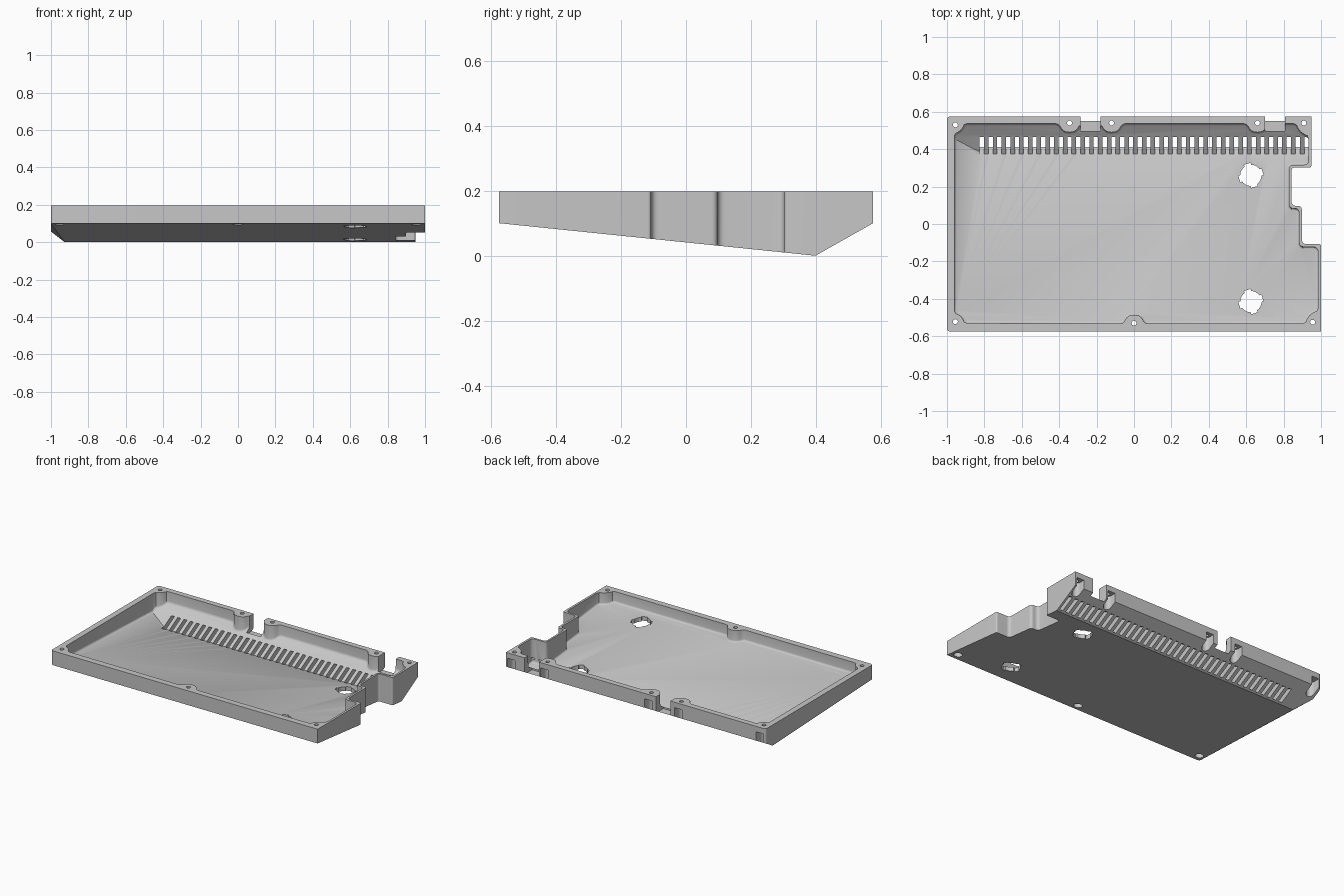
import bpy, bmesh, math
from mathutils import Vector, Matrix

if "Cube" in bpy.data.objects:
    bpy.data.objects.remove(bpy.data.objects["Cube"], do_unlink=True)

grey = bpy.data.materials.new("light_grey_plastic")
grey.use_nodes = True
GREY = (0.57, 0.57, 0.57, 1)
grey.diffuse_color = GREY
grey.node_tree.nodes["Principled BSDF"].inputs["Base Color"].default_value = GREY


def rounded(points):
    """Replace each (x, y, radius) corner by a short arc."""
    out = []
    for i, (x, y, r) in enumerate(points):
        p = Vector((x, y))
        if r == 0:
            out.append(p)
            continue
        a = p + (Vector(points[i - 1][:2]) - p).normalized() * r
        b = p + (Vector(points[(i + 1) % len(points)][:2]) - p).normalized() * r
        for k in range(6):
            t = k / 5
            out.append(a * (1 - t) ** 2 + p * 2 * t * (1 - t) + b * t * t)
    return out


def prism(bm, points, shift):
    """Extrude a closed outline of 3D points."""
    face = bm.faces.new([bm.verts.new(p) for p in points])
    new = bmesh.ops.extrude_face_region(bm, geom=[face])["geom"]
    bmesh.ops.translate(bm, vec=shift, verts=[v for v in new if isinstance(v, bmesh.types.BMVert)])


def box(bm, lo, hi, turn=0):
    lo, hi = Vector(lo), Vector(hi)
    m = (Matrix.Translation((lo + hi) / 2) @ Matrix.Rotation(turn, 4, "Z")
         @ Matrix.Diagonal((*(hi - lo), 1)))
    bmesh.ops.create_cube(bm, size=1, matrix=m)


def cylinder(bm, x, y, r, z0, z1):
    bmesh.ops.create_cone(bm, cap_ends=True, segments=24, radius1=r, radius2=r, depth=z1 - z0,
                          matrix=Matrix.Translation((x, y, (z0 + z1) / 2)))


def keep_above(bm, point, normal):
    """Slice off everything under a plane and close the cut."""
    cut = bmesh.ops.bisect_plane(bm, geom=bm.verts[:] + bm.edges[:] + bm.faces[:], dist=1e-6,
                                 plane_co=point, plane_no=normal, clear_inner=True)["geom_cut"]
    edges = [e for e in cut if isinstance(e, bmesh.types.BMEdge)]
    bmesh.ops.contextual_create(bm, geom=edges)


def fillet_floor(bm, size):
    """Round the edges where upright walls meet the sloping floor."""
    bmesh.ops.recalc_face_normals(bm, faces=bm.faces[:])
    bm.normal_update()
    edges = []
    for e in bm.edges:
        low, high = sorted(f.normal.z for f in e.link_faces)
        if low < -.3 and abs(high) < .01:
            edges.append(e)
    bmesh.ops.bevel(bm, geom=edges, offset=size, segments=3, profile=.5,
                    affect="EDGES", clamp_overlap=False)


def finish(bm, name):
    bmesh.ops.recalc_face_normals(bm, faces=bm.faces[:])
    mesh = bpy.data.meshes.new(name)
    bm.to_mesh(mesh)
    bm.free()
    mesh.materials.append(grey)
    obj = bpy.data.objects.new(name, mesh)
    bpy.context.collection.objects.link(obj)
    return obj


def carve(target, bm, name):
    cutter = finish(bm, name)
    cutter.hide_render = True
    bpy.context.view_layer.objects.active = target
    mod = target.modifiers.new(name, "BOOLEAN")
    mod.operation, mod.solver, mod.object = "DIFFERENCE", "EXACT", cutter
    bpy.ops.object.modifier_apply(modifier=name)
    bpy.data.objects.remove(cutter, do_unlink=True)


# Outer body: stepped footprint with a sloping underside
bm = bmesh.new()
outline = rounded([(-1, -.575, .02), (1, -.575, 0), (1, -.107, .012), (.897, -.107, .025),
                   (.897, .097, .02), (.842, .097, .025), (.842, .302, .02), (.948, .302, .012),
                   (.948, .575, 0), (-1, .575, .02)])
prism(bm, [(p.x, p.y, -.05) for p in outline], (0, 0, .247))
keep_above(bm, (0, .398, 0), (0, .1, .973))
keep_above(bm, (0, .398, 0), (0, -.1, .177))
keep_above(bm, (-1, .498, .057), (.83, .04, 1))
tray = finish(bm, "case_tray")

# Inner cavity, whose outline bends around the screw bosses
FLANK = [(-.075, 0), (-.06, .005), (-.05, .015), (-.042, .03), (-.025, .043), (0, .047)]
WALL = FLANK + [(-a, b) for a, b in FLANK[-2::-1]]
HALF = [(.066, 0), (.052, .006), (.046, .02), (.035, .035)]
CORNER = HALF + [(b, a) for a, b in HALF[-2::-1]]


def boss(x, y, along, inward, shape, size=1):
    c, t, n = Vector((x, y)), Vector(along), Vector(inward)
    return [c + (t * a + n * b) * size for a, b in shape]


L, R, U, D = (-1, 0), (1, 0), (0, 1), (0, -1)
inner = boss(-.96, -.53, U, R, CORNER)
inner += boss(0, -.533, R, U, WALL)
inner += boss(.985, -.533, L, U, CORNER, 1.3)
step = [(.985, -.4, 0), (.985, -.122, .03), (.883, -.122, .025), (.883, .083, .025),
        (.829, .083, .025), (.829, .316, .025), (.934, .316, .03), (.934, .42, 0)]
inner += rounded(step)[1:-1]
inner += boss(.934, .537, D, L, CORNER, 1.25)
for x in (.66, -.12, -.345):
    inner += boss(x, .537, L, D, WALL)
inner += boss(-.96, .537, R, D, CORNER)
bm = bmesh.new()
prism(bm, [(p.x, p.y, -.05) for p in inner], (0, 0, .35))
keep_above(bm, (0, .375, .03), (0, .1, .973))
keep_above(bm, (0, .375, .03), (0, -.565, 1))
keep_above(bm, (-.805, .375, .03), (.313, .044, 1))
fillet_floor(bm, .012)
carve(tray, bm, "cavity")

# Cable notches in the rear wall
bm = bmesh.new()
for x0, x1 in ((-.285, -.178), (.7, .807)):
    box(bm, (x0, .497, .087), (x1, .65, .3))
carve(tray, bm, "rear_notches")

# Row of slanted vent slots
bm = bmesh.new()
for i in range(38):
    x = -.825 + i * .0469
    prism(bm, [(x, .31, .063), (x, .405, .114), (x, .565, .026), (x, .47, -.025)], (.023, 0, 0))
carve(tray, bm, "vent_slots")

# Keyed openings for the feet
for y in (.26, -.415):
    bm = bmesh.new()
    cylinder(bm, .625, y, .057, -.1, .18)
    carve(tray, bm, "foot_opening")
    for turn in (.3, .3 + math.pi / 2):
        bm = bmesh.new()
        box(bm, (.56, y - .018, -.1), (.69, y + .018, .175), turn)
        carve(tray, bm, "foot_key")

# Screw holes with counterbores; the rear ones open through the back wall
rear = [(x, .54) for x in (-.345, -.12, .66, .908)] + [(-.955, .53)]
front = [(-.955, -.522), (0, -.53), (.955, -.525)]
for x, y in rear + front:
    bm = bmesh.new()
    if y > 0:
        arc = [(x + .028 * math.cos(a), y + .028 * math.sin(a), -.1)
               for a in [math.pi * (1 + k / 12) for k in range(13)]]
        prism(bm, arc + [(x + .028, .65, -.1), (x - .028, .65, -.1)], (0, 0, .26))
    else:
        cylinder(bm, x, y, .027, -.1, .135)
    carve(tray, bm, "counterbore")
    bm = bmesh.new()
    cylinder(bm, x, y, .013, .05, .3)
    carve(tray, bm, "screw_hole")

# Smooth the rounded corners, keep the rest crisp
bpy.ops.object.select_all(action="DESELECT")
tray.select_set(True)
bpy.context.view_layer.objects.active = tray
bpy.ops.object.shade_smooth_by_angle(angle=math.radians(32))
